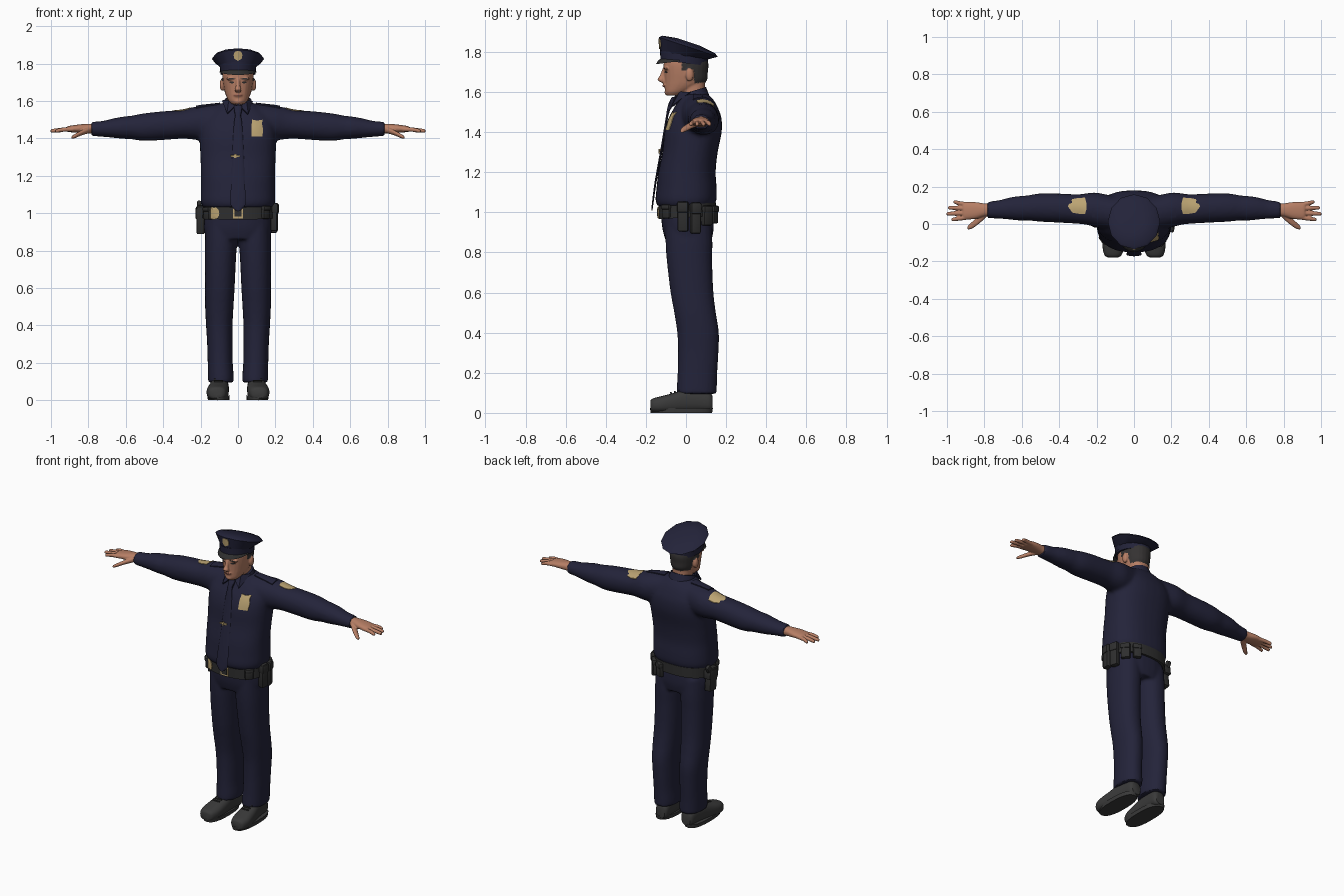
import bpy, bmesh, math
from mathutils import Vector, Matrix
from mathutils.bvhtree import BVHTree

if "Cube" in bpy.data.objects:
    bpy.data.objects.remove(bpy.data.objects["Cube"])


def material(name, r, g, b):
    m = bpy.data.materials.new(name)
    m.diffuse_color = (r, g, b, 1)
    m.use_nodes = True
    m.node_tree.nodes["Principled BSDF"].inputs["Base Color"].default_value = m.diffuse_color
    return m


NAVY = material("navy cloth", 0.017, 0.017, 0.042)
GOLD = material("gold", 0.50, 0.37, 0.17)
SKIN = material("skin", 0.47, 0.21, 0.13)
HAIR = material("dark hair", 0.035, 0.032, 0.032)
BLACK = material("black leather", 0.028, 0.028, 0.028)
SHOE = material("shoe leather", 0.042, 0.042, 0.042)
LIPS = material("lips", 0.30, 0.11, 0.08)


def loft(bm, axis, rings, n=24, p=2.3, sub=4):
    """Closed superellipse tube; ring = (cx, cy, cz, a, b, tilt), smoothed between rings."""
    R = [Vector(tuple(r) + (0,) * (6 - len(r))) for r in rings]
    path = []
    for i in range(len(R) - 1):
        p0, p1, p2, p3 = R[max(i - 1, 0)], R[i], R[i + 1], R[min(i + 2, len(R) - 1)]
        for k in range(sub):
            t = k / sub
            path.append(0.5 * (2 * p1 + (p2 - p0) * t + (2 * p0 - 5 * p1 + 4 * p2 - p3) * t * t
                               + (3 * p1 - p0 - 3 * p2 + p3) * t ** 3))
    path.append(R[-1])
    loops = []
    for cx, cy, cz, a, b, tilt in path:
        loop = []
        for j in range(n):
            t = 2 * math.pi * j / n
            u = a * math.copysign(abs(math.cos(t)) ** (2 / p), math.cos(t))
            v = b * math.copysign(abs(math.sin(t)) ** (2 / p), math.sin(t))
            co = {'z': (cx + u, cy + v, cz + tilt * v), 'x': (cx, cy + u, cz + v),
                  'y': (cx + u, cy, cz + v)}[axis]
            loop.append(bm.verts.new(co))
        loops.append(loop)
    for A, B in zip(loops, loops[1:]):
        for j in range(n):
            bm.faces.new((A[j], A[(j + 1) % n], B[(j + 1) % n], B[j]))
    bm.faces.new(loops[0])
    bm.faces.new(loops[-1])


def ball(bm, c, r):
    m = Matrix.Translation(c) @ Matrix.Diagonal((*r, 1))
    bmesh.ops.create_uvsphere(bm, u_segments=16, v_segments=10, radius=1, matrix=m)


def box(bm, c, size, rot=0, tip=0, bevel=0.008):
    m = (Matrix.Translation(c) @ Matrix.Rotation(rot, 4, 'Z') @ Matrix.Rotation(tip, 4, 'X')
         @ Matrix.Diagonal((*size, 1)))
    vs = bmesh.ops.create_cube(bm, size=1, matrix=m)['verts']
    es = list({e for v in vs for e in v.link_edges})
    bmesh.ops.bevel(bm, geom=es, offset=bevel, segments=2, affect='EDGES', profile=0.5)


def mirror(bm):
    d = bmesh.ops.duplicate(bm, geom=bm.verts[:] + bm.edges[:] + bm.faces[:])['geom']
    bmesh.ops.scale(bm, vec=(-1, 1, 1), verts=[g for g in d if isinstance(g, bmesh.types.BMVert)])


def finish(name, bm, mat, voxel=0, smooth=4, angle=40):
    bmesh.ops.recalc_face_normals(bm, faces=bm.faces[:])
    me = bpy.data.meshes.new(name)
    bm.to_mesh(me)
    bm.free()
    ob = bpy.data.objects.new(name, me)
    bpy.context.collection.objects.link(ob)
    if voxel:  # fuse overlapping volumes into one soft skin
        r = ob.modifiers.new("fuse", 'REMESH')
        r.mode, r.voxel_size = 'VOXEL', voxel
        s = ob.modifiers.new("soften", 'SMOOTH')
        s.factor, s.iterations = 0.5, smooth
        dg = bpy.context.evaluated_depsgraph_get()
        baked = bpy.data.meshes.new_from_object(ob.evaluated_get(dg))
        ob.modifiers.clear()
        ob.data = baked
    ob.data.materials.clear()
    ob.data.materials.append(mat)
    bpy.ops.object.select_all(action='DESELECT')
    ob.select_set(True)
    bpy.context.view_layer.objects.active = ob
    bpy.ops.object.shade_smooth_by_angle(angle=math.radians(angle))
    return ob


def decal(name, mat, target, center, outline, view='front', lift=0.004):
    """Thin plate pressed onto the target from the front or the top."""
    tb = bmesh.new()
    tb.from_mesh(target.data)
    tree = BVHTree.FromBMesh(tb)
    tb.free()
    d = Vector((0, 1, 0)) if view == 'front' else Vector((0, 0, -1))
    last = [None]

    def press(u, v, h):
        o = Vector((u, -1, v)) if view == 'front' else Vector((u, v, 3))
        hit = tree.ray_cast(o, d)[0]
        depth = (hit - o).dot(d) if hit else last[0]
        last[0] = depth
        return o + d * (depth - h)
    bm = bmesh.new()
    cv = bm.verts.new(press(*center, lift))
    prev = None
    for k, h in ((0.34, lift), (0.67, lift), (1, lift), (1, -0.004)):
        ring = [bm.verts.new(press(center[0] + u * k, center[1] + v * k, h)) for u, v in outline]
        for j in range(len(ring)):
            i = (j + 1) % len(ring)
            bm.faces.new((cv, ring[j], ring[i]) if prev is None else (prev[j], prev[i], ring[i], ring[j]))
        prev = ring
    return finish(name, bm, mat)


def oval(a, b, n=16):
    return [(a * math.cos(2 * math.pi * j / n), b * math.sin(2 * math.pi * j / n)) for j in range(n)]


def rect(a, b):
    return [(-a, -b), (0, -b), (a, -b), (a, 0), (a, b), (0, b), (-a, b), (-a, 0)]


# shirt: sleeves and torso fused
bm = bmesh.new()
loft(bm, 'x', [(0, .05, 1.49, .09, .1), (.06, .053, 1.49, .09, .1), (.12, .06, 1.485, .092, .098),
               (.2, .075, 1.482, .093, .092), (.25, .08, 1.48, .085, .085), (.3, .08, 1.475, .079, .077),
               (.4, .085, 1.468, .078, .077), (.5, .088, 1.46, .076, .074), (.57, .086, 1.458, .067, .063),
               (.61, .084, 1.457, .066, .06), (.66, .083, 1.455, .06, .053), (.72, .078, 1.451, .05, .043),
               (.785, .075, 1.45, .044, .038)], p=2.1)
mirror(bm)
loft(bm, 'z', [(0, -.003, 1.03, .186, .138), (0, 0, 1.06, .199, .152), (0, .003, 1.12, .199, .15),
               (0, .005, 1.2, .198, .143), (0, .02, 1.3, .201, .138), (0, .035, 1.4, .205, .143),
               (0, .045, 1.47, .2, .132), (0, .05, 1.52, .172, .11), (0, .05, 1.56, .125, .088),
               (0, .045, 1.59, .08, .065)], n=32, p=2.4)
shirt = finish("shirt", bm, NAVY, 0.011)

# trousers: hips and legs fused
bm = bmesh.new()
loft(bm, 'z', [(.088, .012, .96, .085, .115), (.091, .015, .85, .086, .117), (.094, .018, .75, .083, .113),
               (.097, .03, .6, .079, .107), (.1, .045, .5, .076, .104), (.1, .06, .4, .071, .104),
               (.097, .061, .3, .068, .101), (.095, .057, .2, .067, .099), (.092, .054, .13, .069, .1),
               (.092, .053, .095, .068, .1)], p=2.2)
mirror(bm)
loft(bm, 'z', [(0, 0, 1.06, .165, .125), (0, .005, 1, .177, .13), (0, .01, .92, .182, .128),
               (0, .013, .86, .17, .115)], n=32)
finish("trousers", bm, NAVY, 0.009)

# shoes with soles and laces
bm = bmesh.new()
loft(bm, 'y', [(.112, -.178, .036, .028, .024), (.112, -.165, .038, .046, .034), (.11, -.12, .042, .058, .042),
               (.105, -.06, .05, .056, .05), (.1, 0, .06, .05, .058), (.095, .06, .062, .046, .056),
               (.092, .115, .056, .042, .05), (.092, .132, .05, .03, .036)], p=2.6)
loft(bm, 'z', [(.104, -.023, 0, .057, .153), (.104, -.023, .024, .06, .157)], p=2.5, sub=1)
mirror(bm)
finish("shoes", bm, SHOE)
bm = bmesh.new()
for y, z in ((-.075, .1), (-.055, .105), (-.035, .111)):
    box(bm, (.104, y, z), (.05, .008, .008), bevel=.002)
mirror(bm)
finish("laces", bm, BLACK)

# hands
bm = bmesh.new()
loft(bm, 'x', [(.76, .075, 1.45, .033, .027), (.8, .075, 1.452, .035, .026), (.85, .072, 1.452, .045, .022),
               (.9, .07, 1.45, .046, .017), (.915, .07, 1.449, .041, .013)])
for y0, x1, y1 in ((.036, .976, .024), (.059, 1.002, .055), (.082, .994, .087), (.104, .965, .117)):
    loft(bm, 'x', [(.88, y0, 1.448, .012, .012), (.93, (y0 + y1) / 2, 1.447, .0118, .0118),
                   (x1 - .008, y1, 1.44, .01, .01), (x1, y1, 1.439, .005, .005)], n=12, p=2)
loft(bm, 'x', [(.79, .055, 1.447, .02, .018), (.835, .018, 1.43, .022, .014), (.868, -.008, 1.414, .018, .012),
               (.89, -.021, 1.404, .009, .008)], n=12, p=2)
mirror(bm)
finish("hands", bm, SKIN, 0.004, 2)

# head: skull, neck, nose, ears, brow and chin fused
bm = bmesh.new()
loft(bm, 'z', [(0, -.06, 1.582, .032, .035), (0, -.046, 1.6, .05, .058), (0, -.016, 1.63, .065, .09),
               (0, -.001, 1.66, .074, .106), (0, 0, 1.7, .081, .109), (0, 0, 1.74, .084, .112),
               (0, 0, 1.775, .08, .1)], p=2.2)
loft(bm, 'z', [(0, .04, 1.52, .06, .062), (0, .036, 1.6, .058, .06), (0, .03, 1.67, .06, .065)])
loft(bm, 'z', [(0, -.104, 1.72, .009, .012), (0, -.118, 1.68, .012, .014), (0, -.125, 1.662, .018, .018),
               (0, -.114, 1.648, .014, .012)], n=12)
ball(bm, (0, -.1, 1.632), (.026, .016, .011))
ball(bm, (0, -.088, 1.598), (.026, .02, .016))
for s in (-1, 1):
    ball(bm, (s * .085, .018, 1.687), (.013, .02, .034))
    ball(bm, (s * .035, -.098, 1.718), (.03, .012, .009))
head = finish("head", bm, SKIN, 0.005, 3)
head.data.materials.append(HAIR)
for f in head.data.polygons:  # hair on the back and temples
    x, y, z = f.center
    if abs(x) < .087 and ((y > .04 and z > 1.645) or (y > -.02 and z > 1.71)):
        f.material_index = 1
for s in (-1, 1):
    decal("eye", HAIR, head, (s * .033, 1.699), oval(.013, .005), lift=.002)
    decal("eyebrow", HAIR, head, (s * .036, 1.718), oval(.022, .004), lift=.002)
decal("mouth", LIPS, head, (0, 1.63), oval(.024, .005), lift=.002)

# cap: faceted crown, band and peak
bm = bmesh.new()
loft(bm, 'z', [(0, -.01, 1.78, .095, .118, -.15), (0, .012, 1.825, .14, .147, -.33),
               (0, .012, 1.838, .126, .131, -.33), (0, .012, 1.85, .06, .06, -.33)], n=12, p=2, sub=1)
crown = finish("cap_crown", bm, NAVY)
bm = bmesh.new()
loft(bm, 'z', [(0, -.01, 1.745, .094, .117, -.12), (0, -.01, 1.79, .097, .12, -.15)], n=32, p=2, sub=1)
finish("cap_band", bm, NAVY)
bm = bmesh.new()
rows = []
for i in range(21):
    t = math.radians(-172 + 164 * i / 20)
    c, s = math.cos(t), math.sin(t)
    rows.append([bm.verts.new((a * c, -.01 + b * s, 1.757 + .012 * -s - drop * -s))
                 for a, b, drop in ((.092, .112, 0), (.098, .128, .01), (.1, .14, .03))])
for A, B in zip(rows, rows[1:]):
    for k in range(2):
        bm.faces.new((A[k], A[k + 1], B[k + 1], B[k]))
bmesh.ops.solidify(bm, geom=bm.faces[:], thickness=.006)
finish("cap_peak", bm, BLACK)
shield = [(0, -.028), (.02, -.016), (.024, .004), (.018, .02), (0, .026), (-.018, .02), (-.024, .004), (-.02, -.016)]
decal("cap_badge", GOLD, crown, (0, 1.842), shield)

# collar and its two points
bm = bmesh.new()
loft(bm, 'z', [(0, .035, 1.56, .088, .082, .25), (0, .032, 1.605, .072, .068, .3)], p=2.1, sub=1)
finish("collar", bm, NAVY)
bm = bmesh.new()
a, b, c, d = [bm.verts.new(v) for v in ((.008, -.05, 1.575), (.045, -.032, 1.602), (.08, .02, 1.6), (.055, -.072, 1.53))]
bm.faces.new((a, d, b))
bm.faces.new((b, d, c))
mirror(bm)
bmesh.ops.solidify(bm, geom=bm.faces[:], thickness=.008)
finish("collar_points", bm, NAVY)

# tie and clip
bm = bmesh.new()
loft(bm, 'z', [(0, -.058, 1.575, .022, .012), (0, -.07, 1.55, .022, .014), (0, -.083, 1.52, .015, .01),
               (0, -.094, 1.48, .022, .006), (0, -.124, 1.3, .031, .006), (0, -.152, 1.15, .037, .005),
               (0, -.166, 1.045, .04, .004), (0, -.17, 1.01, .003, .003)], n=12, sub=2)
finish("tie", bm, NAVY)
bm = bmesh.new()
box(bm, (-.015, -.131, 1.305), (.05, .008, .01), bevel=.002)
box(bm, (-.015, -.132, 1.305), (.014, .009, .022), bevel=.002)
finish("tie_clip", bm, GOLD)

# chest badge, shoulder straps and sleeve patches
decal("chest_badge", GOLD, shirt, (.102, 1.455),
      [(-.03, -.045), (.028, -.045), (.033, -.01), (.026, .025), (.03, .045), (0, .04), (-.026, .045), (-.03, .01)])
for s in (-1, 1):
    decal("shoulder_strap", NAVY, shirt, (s * .16, .06), rect(.065, .026), 'top', .006)
    decal("sleeve_patch", GOLD, shirt, (s * .3, .095),
          [(s * u, v) for u, v in ((.054, 0), (.03, .038), (0, .044), (-.038, .046), (-.045, .02),
                                   (-.045, -.02), (-.038, -.042), (0, -.04), (.03, -.034))], 'top', .003)

# belt, buckle and belt badge
bm = bmesh.new()
loft(bm, 'z', [(0, .006, .975, .19, .142, .06), (0, .006, 1.04, .188, .143, .06)], n=48, p=2.4, sub=1)
belt = finish("belt", bm, BLACK)
decal("buckle", GOLD, belt, (0, 1), rect(.027, .028), lift=.005)
decal("buckle_centre", BLACK, belt, (0, 1), rect(.018, .019), lift=.008)
decal("belt_badge", GOLD, belt, (-.13, 1.0), oval(.03, .034), lift=.006)

# belt pouches around the hips, holster on the other side
bm = bmesh.new()
for deg, w, depth, h, z in ((-42, .05, .03, .07, 1.005), (-8, .052, .036, .15, .98), (16, .05, .036, .155, .972),
                            (40, .055, .034, .1, .985), (62, .05, .03, .09, .99), (215, .05, .03, .07, 1.0)):
    t = math.radians(deg)
    box(bm, (.196 * math.cos(t), .006 + .15 * math.sin(t), z), (depth, w, h), t)
    box(bm, (.199 * math.cos(t), .006 + .153 * math.sin(t), z + h * .3), (depth + .004, w + .004, h * .35), t)
finish("belt_pouches", bm, BLACK)
bm = bmesh.new()
box(bm, (-.2, .025, .965), (.042, .07, .15), 0, .12)
box(bm, (-.202, .03, 1.0), (.05, .085, .06), 0, .12)
box(bm, (-.208, .06, 1.035), (.024, .035, .06), 0, -.5)
finish("holster", bm, BLACK)
